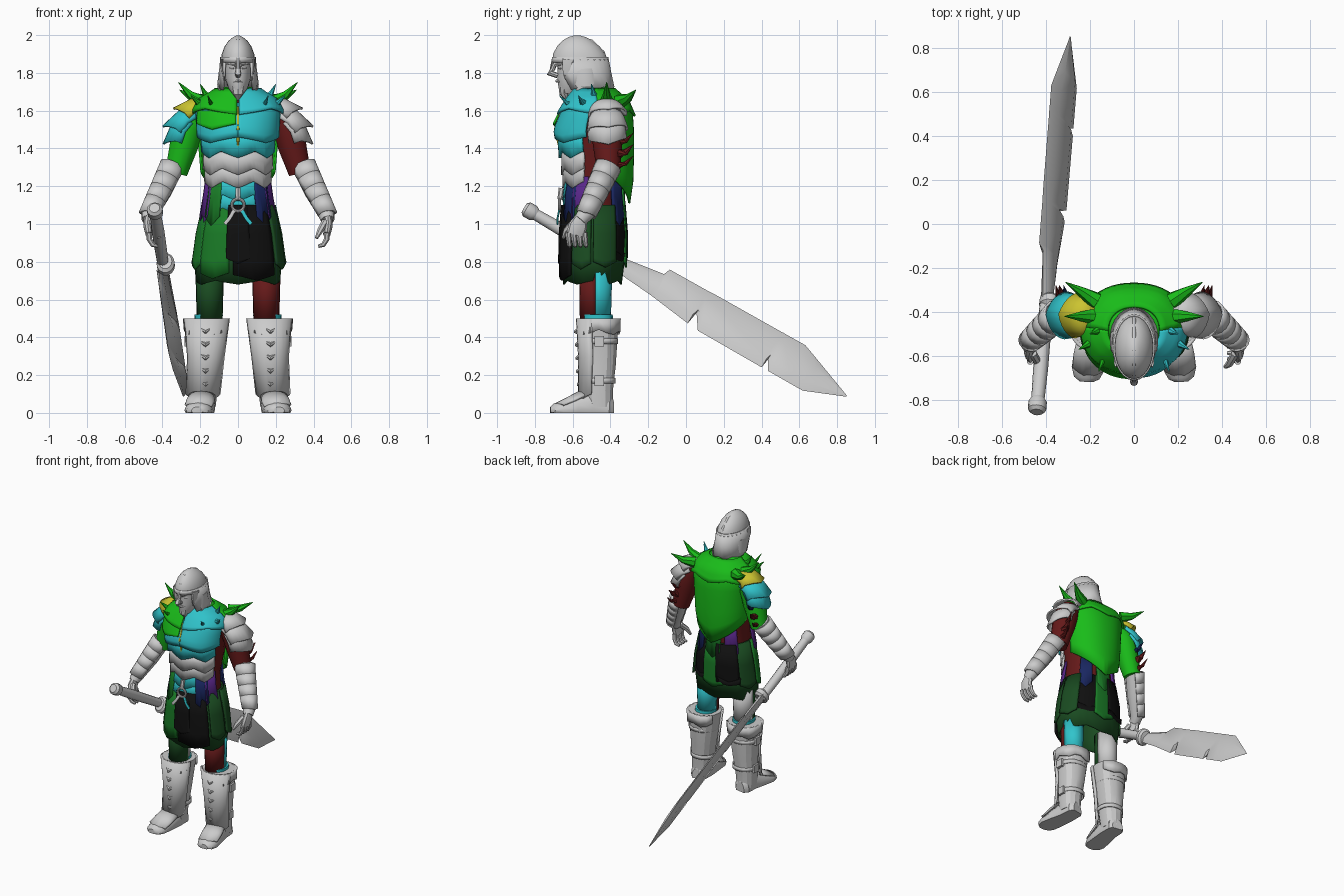
import bpy, bmesh, math
from mathutils import Vector as V

COL = dict(green=(.01, .5, .01), cyan=(.03, .55, .6), yellow=(.6, .55, .03), red=(.13, .01, .01), leaf=(.01, .2, .02),
           black=(.005, .005, .005), purple=(.1, .02, .25), moss=(.01, .07, .015), blue=(.01, .02, .12))
MATS = {}
for k, c in COL.items():
    MATS[k] = bpy.data.materials.new(k)
    MATS[k].diffuse_color = (*c, 1)


def grid(name, rows, closed=True, mat=None, s=1, thick=0, angle=35):
    """Skin rows of points; closed rows get end caps, open rows get thickness."""
    bm = bmesh.new()
    R = [[bm.verts.new((p[0] * s, p[1], max(p[2], 0))) for p in row] for row in rows]
    n = len(R[0])
    for a, b in zip(R, R[1:]):
        for i in range(n if closed else n - 1):
            j = (i + 1) % n
            bm.faces.new((a[i], a[j], b[j], b[i]))
    if closed and not thick:
        bm.faces.new(R[0])
        bm.faces.new(R[-1])
    bmesh.ops.recalc_face_normals(bm, faces=bm.faces)
    me = bpy.data.meshes.new(name)
    bm.to_mesh(me)
    bm.free()
    ob = bpy.data.objects.new(name, me)
    bpy.context.collection.objects.link(ob)
    if mat:
        me.materials.append(MATS[mat])
    bpy.ops.object.select_all(action='DESELECT')
    ob.select_set(True)
    bpy.context.view_layer.objects.active = ob
    bpy.ops.object.shade_smooth_by_angle(angle=math.radians(angle))
    if thick:
        m = ob.modifiers.new("thickness", 'SOLIDIFY')
        m.thickness, m.offset = thick, 0
    return ob


def shell(name, rows, a0=0, a1=360, n=24, p=2.2, zig=0, teeth=1, thick=0, **kw):
    """Stacked ellipse arcs (z, cx, cy, rx, ry); the last row may be toothed. 270 deg is the front."""
    full = a1 - a0 >= 360
    out = []
    for k, (z, cx, cy, rx, ry) in enumerate(rows):
        row = []
        for i in range(n if full else n + 1):
            t = i / n
            a = math.radians(a0 + (a1 - a0) * t)
            c, q = math.cos(a), math.sin(a)
            dz = zig * (1 - abs(2 * ((t * teeth) % 1) - 1)) * (k / (len(rows) - 1)) ** 2
            row.append((cx + rx * math.copysign(abs(c) ** (2 / p), c),
                        cy + ry * math.copysign(abs(q) ** (2 / p), q), z - dz))
        out.append(row)
    return grid(name, out, full, thick=thick if full else (thick or .012), **kw)


def tube(name, pts, radii, n=10, ref=(0, 1, 0), arc=None, tip=0, **kw):
    """Sweep an ellipse along points; arc limits it to part of a turn, tip draws out a point."""
    pts, out = [V(p) for p in pts], []
    for k, p in enumerate(pts):
        t = (pts[min(k + 1, len(pts) - 1)] - pts[max(k - 1, 0)]).normalized()
        u = (V(ref) - t * V(ref).dot(t)).normalized()
        w = t.cross(u)
        r = radii[k] if isinstance(radii[k], tuple) else (radii[k], radii[k])
        a0, a1 = arc or (0, 360)
        row = []
        for i in range(n + 1 if arc else n):
            a = math.radians(a0 + (a1 - a0) * i / n)
            q = p + u * r[0] * math.cos(a) + w * r[1] * math.sin(a)
            if k == len(pts) - 1:
                q += t * tip * max(0, 1 - abs(2 * i / n - 1) * 1.4)
            row.append(q)
        out.append(row)
    return grid(name, out, not arc, thick=.012 if arc else 0, **kw)


def spike(name, a, b, r, mat, s, lift=.015):
    mid = (V(a) + V(b)) / 2 - V((0, 0, lift))
    tube(name, [a, mid, b], [r, r * .6, .002], 7, ref=(.3, .8, .5), mat=mat, s=s)


# Torso core and the plates that follow its profile
BODY = [(1.04, 0, -.49, .168, .148), (1.2, 0, -.49, .163, .141), (1.35, 0, -.475, .18, .17),
        (1.5, 0, -.487, .198, .19), (1.6, 0, -.472, .21, .17), (1.66, 0, -.47, .185, .14), (1.71, 0, -.485, .1, .09)]


def at(z, g):
    for a, b in zip(BODY, BODY[1:]):
        if z <= b[0]:
            f = max(0, (z - a[0]) / (b[0] - a[0]))
            r = [x + (y - x) * f for x, y in zip(a, b)]
            return (z, 0, r[2], r[3] + g, r[4] + g)
    return (z, 0, BODY[-1][2], BODY[-1][3] + g, BODY[-1][4] + g)


def plate(name, z0, z1, a0, a1, g, mat, zig=0, teeth=1, m=6):
    rows = [at(z0 + (z1 - z0) * i / m, g + .012 * i / m) for i in range(m + 1)]
    shell(name, rows, a0, a1, 24, zig=zig, teeth=teeth, mat=mat)


shell("torso_core", BODY, mat="red")
plate("back_plate", 1.66, 1.28, 10, 170, .012, "green", .17)
plate("back_collar", 1.715, 1.6, 0, 180, .018, "green", .03, 3)
shell("neck_collar", [(1.725, 0, -.495, .09, .085), (1.70, 0, -.485, .125, .11)], mat="green")
plate("chest_plate_right", 1.64, 1.46, 190, 270, .01, "cyan", .03)
plate("chest_plate_left", 1.64, 1.46, 270, 350, .01, "cyan", .03)
plate("upper_chest_right", 1.6, 1.53, 205, 268, .022, "green", .03)
plate("gorget_right", 1.715, 1.58, 180, 269, .018, "green", -.03)
plate("gorget_left", 1.715, 1.58, 271, 360, .018, "cyan", -.03)
for z, m in [(1.47, "cyan"), (1.38, None), (1.31, None), (1.24, "cyan"), (1.17, "cyan")]:
    plate("belly_band", z, z - .085, 198, 342, .004, m, .035, 3, 2)
tube("chest_ridge", [(0, -.655, 1.62), (0, -.69, 1.5), (0, -.665, 1.38)], [.006, .012, .004], 6, ref=(1, 0, 0), mat="yellow")

# Skirt with hanging flaps
SK = [(1.1, 0, -.49, .178, .15), (.95, 0, -.49, .212, .162), (.82, 0, -.492, .23, .163), (.70, 0, -.495, .218, .15)]
shell("under_skirt", SK, thick=.01, mat="moss", zig=.02, teeth=6)
for i, (a, w, bot, m) in enumerate([(238, 44, .74, "leaf"), (292, 54, .73, "black"), (270, 26, .82, "black"),
                                    (200, 34, .79, "leaf"), (340, 34, .79, "moss"), (20, 40, .80, "moss"),
                                    (62, 44, .86, "black"), (90, 34, .80, "leaf"), (118, 44, .86, "black"),
                                    (160, 40, .80, "moss")]):
    g = .006 + .005 * (i % 3)
    fl = [(z, cx, cy, rx + g, ry + g) for z, cx, cy, rx, ry in SK[:3]]
    fl.append((bot, 0, -.492, .234 + g, .163 + g))
    shell("skirt_flap", fl, a - w / 2, a + w / 2, 8, zig=.03, mat=m)
for a, m in ((205, "purple"), (228, "leaf"), (312, "blue"), (335, "purple"), (50, "blue"), (90, "leaf"), (130, "purple")):
    shell("hip_tasset", [at(1.25, .0), at(1.15, .018), (1.04, 0, -.49, .202, .172)], a - 15, a + 15, 6, zig=.05, mat=m)

# Belt ring with straps
bpy.ops.mesh.primitive_torus_add(location=(0, -.67, 1.1), rotation=(math.pi / 2, 0, 0), major_radius=.033,
                                 minor_radius=.008, major_segments=20, minor_segments=8)
bpy.context.object.name = "belt_ring"
for s, m in ((-1, None), (1, "cyan")):
    tube("ring_strap", [(.022, -.672, 1.07), (.045, -.68, 1.03), (.07, -.68, 1.0)], [(.005, .011)] * 3, 6, mat=m, s=s)
tube("ring_strap_top", [(0, -.668, 1.13), (0, -.658, 1.19)], [.013, .016], 6)

# Head, face and helmet
tube("neck", [(0, -.49, 1.64), (0, -.54, 1.76)], [.065, .06], 14)
shell("face", [(1.69, 0, -.615, .03, .05), (1.72, 0, -.59, .052, .085), (1.77, 0, -.58, .068, .1),
               (1.82, 0, -.575, .072, .105), (1.88, 0, -.57, .075, .115)], p=2, n=20)
tube("nose", [(0, -.69, 1.86), (0, -.705, 1.82), (0, -.722, 1.80), (0, -.68, 1.785)], [.01, .013, .018, .014], 8, ref=(1, 0, 0))
tube("mouth", [(-.025, -.67, 1.752), (0, -.683, 1.757), (.025, -.67, 1.752)], [.004, .009, .004], 6)
tube("beard", [(0, -.645, 1.73), (0, -.645, 1.69), (0, -.63, 1.655)], [(.03, .04), (.025, .03), .004], 8)
shell("helmet_dome", [(1.86, 0, -.56, .09, .145), (1.9, 0, -.565, .086, .139), (1.94, 0, -.57, .071, .113),
                      (1.97, 0, -.575, .05, .08), (1.99, 0, -.577, .025, .045), (1.998, 0, -.577, .008, .015)], p=2)
shell("helmet_neck_guard", [(1.88, 0, -.56, .089, .143), (1.79, 0, -.55, .094, .15), (1.71, 0, -.52, .104, .135)], -40, 220, 20, p=2, zig=-.015, teeth=5)
shell("helmet_brow_band", [(1.885, 0, -.56, .091, .146), (1.855, 0, -.56, .092, .148)], p=2, thick=.008)
tube("helmet_crest", [(0, -.703, 1.87), (0, -.685, 1.925), (0, -.64, 1.975), (0, -.577, 1.994), (0, -.5, 1.972), (0, -.435, 1.91), (0, -.41, 1.82)],
     [(.014, .006)] * 7, 6, ref=(1, 0, 0))
tube("nose_guard", [(0, -.705, 1.88), (0, -.718, 1.82)], [(.012, .005), (.009, .004)], 6, ref=(1, 0, 0))

for s in (-1, 1):
    R = s < 0   # sword-hand side
    tube("brow", [(.012, -.69, 1.842), (.06, -.645, 1.85)], [.01, .006], 6, s=s)
    tube("eye", [(.02, -.672, 1.825), (.042, -.66, 1.825)], [.008, .006], 6, s=s)
    tube("cheek_guard", [(.084, -.605, 1.87), (.082, -.61, 1.81), (.072, -.63, 1.76)], [(.05, .008), (.045, .008), (.012, .006)], 8, s=s)
    tube("side_hair", [(.086, -.54, 1.82), (.096, -.535, 1.74), (.09, -.53, 1.65)], [(.05, .014), (.055, .014), (.03, .008)], 8, s=s)

    # Arms, pauldrons and spikes
    tube("upper_arm", [(.21, -.43, 1.6), (.26, -.42, 1.52), (.285, -.415, 1.42), (.327, -.41, 1.27)], [.07, .084, .078, .06], 14,
         mat="green" if R else "red", s=s)
    for a, b, r0, r1, m in [((.25, 1.54), (.312, 1.44), .083, .098, "cyan" if R else None),
                            ((.21, 1.58), (.312, 1.50), .08, .104, "cyan" if R else None),
                            ((.17, 1.62), (.262, 1.58), .07, .1, "yellow" if R else None)]:
        mid = ((a[0] + b[0]) / 2 + .01, -.42, (a[1] + b[1]) / 2 + .008)
        tube("pauldron_plate", [(a[0], -.42, a[1]), mid, (b[0], -.415, b[1])],
             [(r0, r0 * .6), (r0 * 1.15, r0 * .78), (r1, r1 * .72)], 14, arc=(-15, 195), tip=.045, mat=m, s=s)
    for a, b, r in (((.19, -.42, 1.65), (.315, -.42, 1.75), .035), ((.17, -.35, 1.65), (.31, -.265, 1.71), .04),
                    ((.13, -.59, 1.63), (.16, -.67, 1.68), .018), ((.18, -.53, 1.64), (.25, -.57, 1.68), .025),
                    ((.15, -.48, 1.67), (.2, -.5, 1.74), .025)):
        spike("collar_spike", a, b, r, "green" if R or a[1] > -.45 else "cyan", s)
    for i, (x, z, r) in enumerate([(.30, 1.45, .022), (.32, 1.39, .03), (.335, 1.33, .02)]):
        spike("arm_spike", (x, -.36, z - .02), (x + .02, -.28, z + .03), r, "blue" if i == 0 and R else "red", s)

    # Layered gauntlet and hand
    E, W = V((.342, -.41, 1.31)), V((.466, -.525, 1.06))
    tube("forearm", [E, E.lerp(W, .5), W, (.475, -.56, 1.02)], [.06, .06, .046, .036], 14, s=s)
    for i in range(4):
        a, b = E.lerp(W, .02 + i * .24), E.lerp(W, .3 + i * .24)
        tube("gauntlet_plate", [a, b], [.067 - i * .004, .061 - i * .004], 12, arc=(-140, 140), ref=(.8, -.2, .3), tip=.02, s=s)
    spike("gauntlet_fin", (.36, -.4, 1.27), (.345, -.37, 1.34), .03, None, s)
    tube("palm", [(.475, -.55, 1.04), (.478, -.572, .99), (.47, -.585, .945)], [(.032, .024), (.05, .024), (.048, .02)], 10, s=s)
    for i in range(4):
        y = -.625 + i * .029
        tube("finger", [(.472, y, .955), (.47, y + .004, .92), (.452, y + .008, .89), (.425, y + .01, .882)],
             [.016, .015, .013, .009], 7, s=s)
    tube("thumb", [(.46, -.59, 1.01), (.435, -.635, .965), (.415, -.65, .925)], [.02, .017, .009], 7, s=s)

    # Legs, boots and feet
    shell("thigh_front", [(.76, .15, -.48, .07, .08), (.48, .15, -.48, .062, .076)], 180, 360, 10, p=2, mat="moss" if R else "red", s=s)
    shell("thigh_back", [(.76, .15, -.48, .07, .084), (.48, .15, -.48, .062, .076)], 0, 180, 10, p=2, mat=None if R else "cyan", s=s)
    shell("knee_lining", [(.44, .158, -.465, .07, .082), (.52, .155, -.47, .075, .082)], mat="cyan", s=s, n=16)
    shell("boot_shaft", [(.03, .185, -.46, .066, .073), (.12, .182, -.465, .074, .08), (.25, .174, -.46, .085, .09),
                         (.4, .167, -.462, .102, .102), (.5, .166, -.462, .117, .107)], s=s, n=14, angle=25)
    shell("boot_cuff", [(.5, .166, -.462, .12, .111), (.44, .166, -.462, .115, .109)], -150, 150, 14, zig=.03, teeth=4, s=s)
    shell("shin_plate", [(.5, .166, -.466, .121, .111), (.3, .17, -.465, .097, .1), (.1, .185, -.475, .09, .09)], 195, 345, 10, zig=.05, s=s)
    for z in (.15, .22, .29, .36, .43):
        f = (z - .1) * .05
        tube("shin_lace", [(.15, -.553 - f, z + .015), (.172, -.565 - f, z), (.195, -.553 - f, z + .015)], [.008, .012, .008], 6, ref=(0, 0, 1), s=s)
    for z, x in ((.17, .256), (.38, .27)):
        bpy.ops.mesh.primitive_cube_add(size=1, location=(s * x, -.46, z))
        bpy.context.object.name = "boot_buckle"
        bpy.context.object.scale = (.025, .05, .055)
        shell("boot_strap", [(z + .014, .172, -.462, x - .172, x - .172), (z - .014, .172, -.462, x - .172, x - .172)], n=16, thick=.008, s=s)
    tube("foot", [(.178, -.387, .015), (.182, -.41, .015), (.185, -.5, .02), (.198, -.58, .015), (.21, -.66, .012), (.215, -.7, .012), (.216, -.718, .012)],
         [(.04, .06), (.06, .09), (.064, .115), (.07, .085), (.074, .05), (.058, .038), (.03, .02)], 16, ref=(1, 0, 0), s=s)
    tube("instep_plate", [(.188, -.53, .09), (.2, -.6, .058), (.21, -.66, .035)], [(.066, .035), (.07, .03), (.068, .02)], 10, ref=(1, 0, 0),
         arc=(0, 180), tip=.03, s=s)


# Notched great sword, laid out along its own axis: t along, v across, o through the thickness
def P(t, v=0, o=0):
    return V((-.44 + .077 * t - .5 * v + .9 * o, -.83 + .864 * t + .504 * v + .2 * o, 1.07 - .504 * t + .864 * v + .4 * o))


tube("sword_pommel", [P(-.03), P(-.015), P(.025), P(.045)], [.028, .042, .042, .03], 12, ref=(1, 0, 0))
tube("sword_grip", [P(.03), P(.2), P(.35), P(.58)], [.03, .034, .033, .03], 12, ref=(1, 0, 0))
tube("sword_guard", [P(t, -.012, .01) for t in (.52, .535, .565, .58)], [(.035, .045), (.048, .06), (.048, .06), (.035, .045)], 14, ref=(1, 0, 0))
blade = [(.56, .036, -.045), (.785, .07, -.062), (.8, .106, -.064), (1.025, .11, -.092), (1.037, .111, -.02), (1.09, .113, -.098),
         (1.48, .119, -.096), (1.488, .12, -.045), (1.52, .12, -.095), (1.62, .122, -.094), (1.73, .082, -.093), (1.946, .002, -.004)]
rows = []
for t, u, l in blade:
    h = .018 if t < 1.9 else .002
    rows.append([P(t, u), P(t, u * .55, h), P(t, l * .5, h), P(t, l), P(t, l * .5, -h), P(t, u * .55, -h)])
grid("sword_blade", rows, angle=40)
